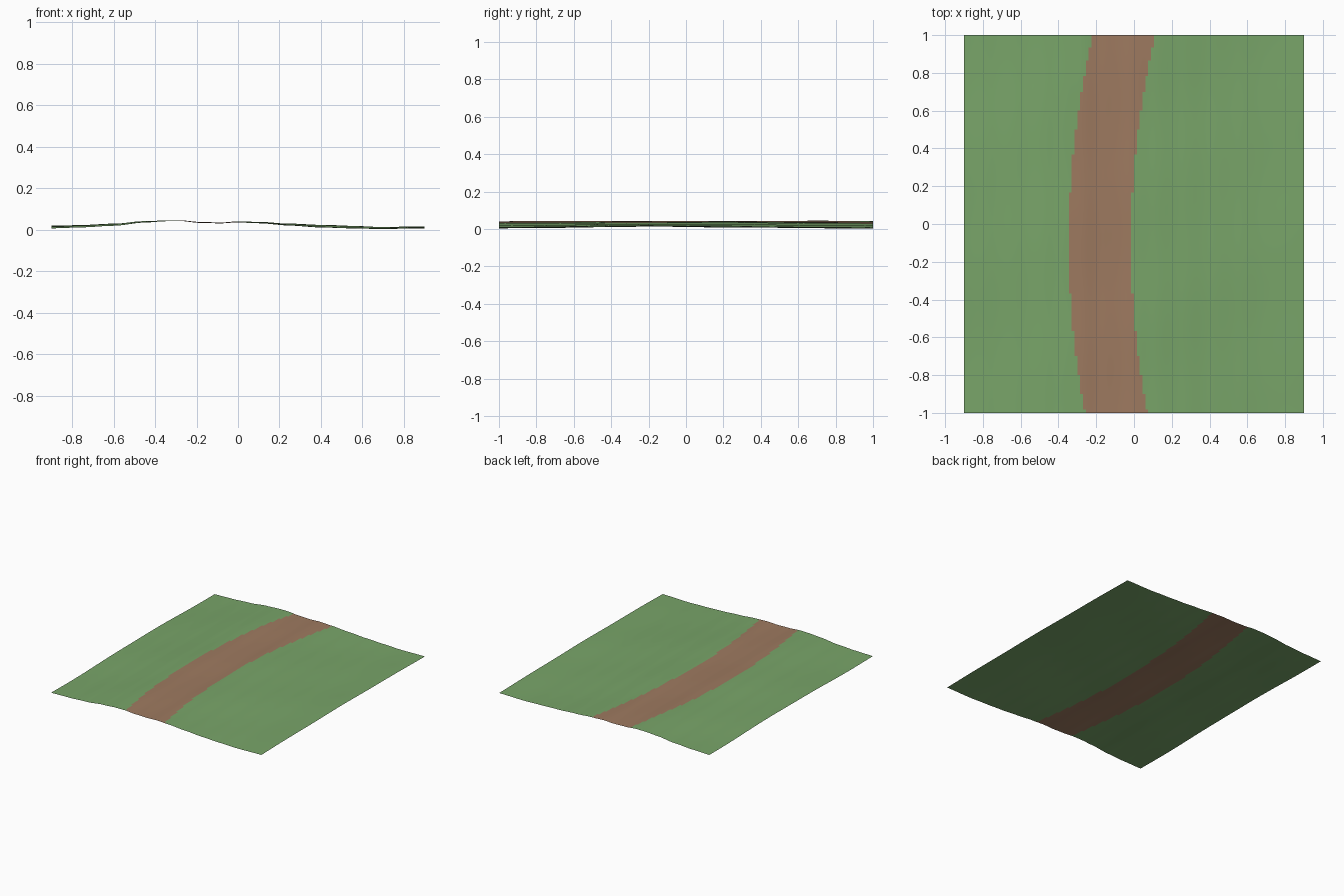
import bpy, bmesh, math

if "Cube" in bpy.data.objects:
    bpy.data.objects.remove(bpy.data.objects["Cube"])

NX, NY = 120, 120          # grid cells across and along
W, L = 1.8, 2.0            # field size
PATH_HALF = 0.165

# Average height across the field (x, z)
PROFILE = [(-0.9, 0.018), (-0.75, 0.022), (-0.6, 0.029), (-0.45, 0.043), (-0.35, 0.048),
           (-0.28, 0.048), (-0.18, 0.040), (-0.08, 0.038), (0.0, 0.042), (0.1, 0.039),
           (0.25, 0.030), (0.4, 0.022), (0.55, 0.017), (0.68, 0.013), (0.9, 0.017)]


def base_height(x):
    for (x0, z0), (x1, z1) in zip(PROFILE, PROFILE[1:]):
        if x <= x1 + 1e-6:
            t = (x - x0) / (x1 - x0)
            t = t * t * (3 - 2 * t)
            return z0 + (z1 - z0) * t
    return PROFILE[-1][1]


def height(x, y):
    # Gentle swells, strongest away from the path
    side = min(1.0, abs(x + 0.15) / 0.6)
    swell = 0.005 * side * math.cos(3.0 * (y + 0.1 * math.copysign(1, x)))
    ripple = 0.0015 * math.sin(6 * x + 4 * y) + 0.001 * math.sin(9 * y - 5 * x)
    return base_height(x) + swell + ripple


def path_centre(y):
    return -0.18 + 0.105 * (y + 0.1) ** 2


def material(name, colour):
    m = bpy.data.materials.new(name)
    m.diffuse_color = (*colour, 1)
    m.use_nodes = True
    m.node_tree.nodes["Principled BSDF"].inputs["Base Color"].default_value = m.diffuse_color
    return m


# Rolling grass sheet
bm = bmesh.new()
rows = []
for j in range(NY + 1):
    y = -L / 2 + L * j / NY
    rows.append([])
    for i in range(NX + 1):
        x = -W / 2 + W * i / NX
        rows[-1].append(bm.verts.new((x, y, height(x, y))))

# Curved dirt path is picked out cell by cell
for j in range(NY):
    for i in range(NX):
        f = bm.faces.new((rows[j][i], rows[j][i + 1], rows[j + 1][i + 1], rows[j + 1][i]))
        c = f.calc_center_median()
        f.material_index = int(abs(c.x - path_centre(c.y)) < PATH_HALF)
        f.smooth = True

# Rest the lowest point on the ground
low = min(v.co.z for v in bm.verts)
for v in bm.verts:
    v.co.z -= low - 0.003

mesh = bpy.data.meshes.new("field_with_path")
bm.to_mesh(mesh)
bm.free()
mesh.materials.append(material("grass_green", (0.19, 0.376, 0.141)))
mesh.materials.append(material("dirt_brown", (0.342, 0.195, 0.117)))
field = bpy.data.objects.new("field_with_path", mesh)
bpy.context.collection.objects.link(field)
